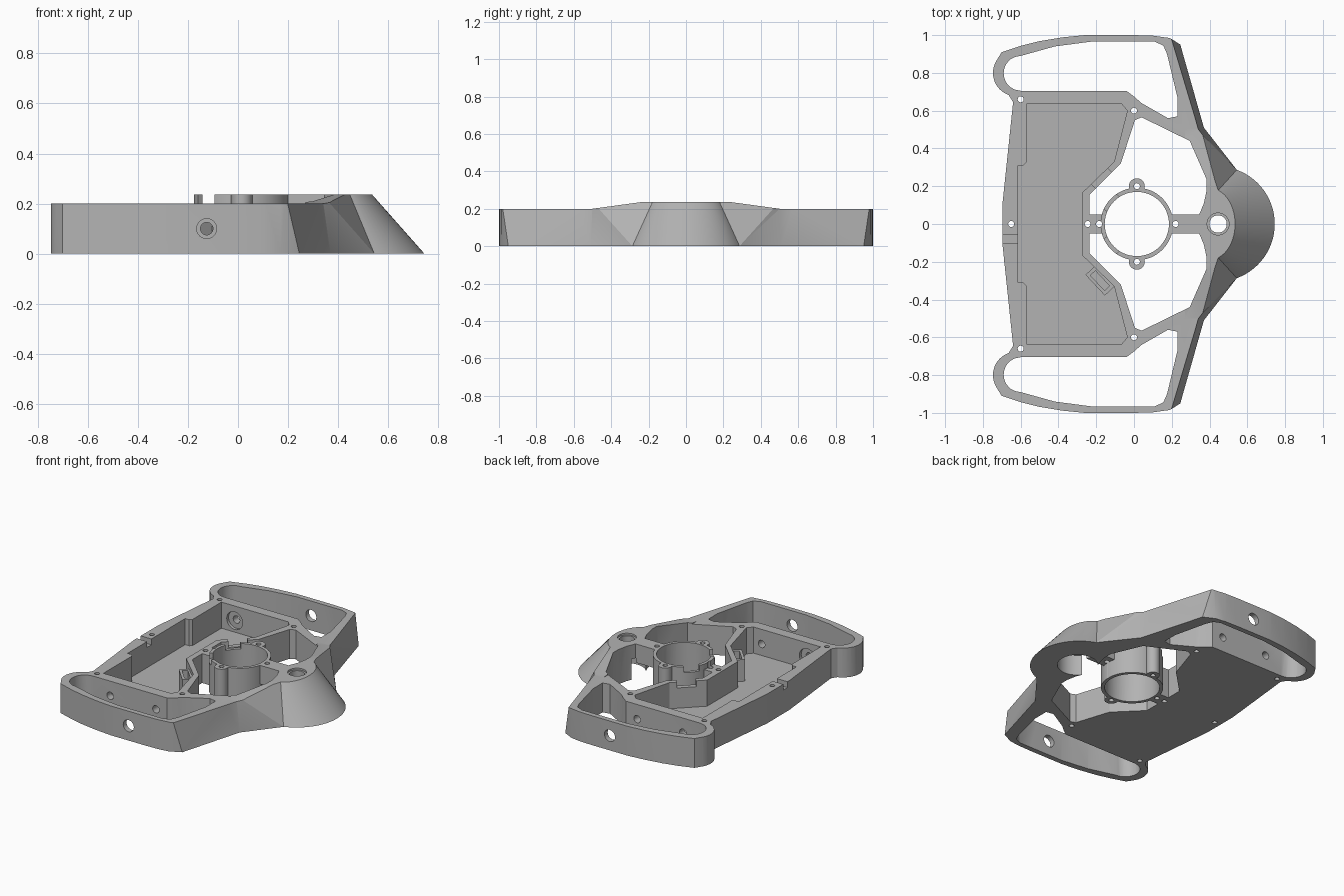
import bpy, bmesh
from math import sin, cos, radians, pi
from mathutils import Matrix

if "Cube" in bpy.data.objects:
    bpy.data.objects.remove(bpy.data.objects["Cube"], do_unlink=True)

grey = bpy.data.materials.new("matte grey")
grey.use_nodes = True
colour = (0.45, 0.45, 0.45, 1)
grey.diffuse_color = colour
grey.node_tree.nodes["Principled BSDF"].inputs["Base Color"].default_value = colour


def mirrored(half):
    return half + [(x, -y) for x, y in reversed(half)]


def flipped(points):
    return [(x, -y) for x, y in points]


def arc(cx, cy, rx, ry, start, end, n):
    angles = [radians(start + (end - start) * i / n) for i in range(n + 1)]
    return [(cx + rx * cos(a), cy + ry * sin(a)) for a in angles]


def prism(name, base, z0, z1, top=None, matrix=None):
    bm = bmesh.new()
    low = [bm.verts.new((x, y, z0)) for x, y in base]
    high = [bm.verts.new((x, y, z1)) for x, y in (top or base)]
    bm.faces.new(low[::-1])
    bm.faces.new(high)
    for i in range(len(low)):
        j = (i + 1) % len(low)
        bm.faces.new((low[i], low[j], high[j], high[i]))
    if matrix:
        bm.transform(matrix)
    bmesh.ops.triangulate(bm, faces=bm.faces[:])
    bmesh.ops.recalc_face_normals(bm, faces=bm.faces[:])
    mesh = bpy.data.meshes.new(name)
    bm.to_mesh(mesh)
    bm.free()
    mesh.materials.append(grey)
    obj = bpy.data.objects.new(name, mesh)
    bpy.context.collection.objects.link(obj)
    return obj


def box(name, x0, x1, y0, y1, z0, z1, matrix=None):
    return prism(name, [(x0, y0), (x1, y0), (x1, y1), (x0, y1)], z0, z1, None, matrix)


def disc(name, x, y, r, z0, z1, n=32, matrix=None):
    return prism(name, arc(x, y, r, r, 0, 360, n)[:-1], z0, z1, None, matrix)


def combine(target, tool, operation="DIFFERENCE"):
    mod = target.modifiers.new("join", "BOOLEAN")
    mod.operation, mod.solver, mod.object = operation, "EXACT", tool
    bpy.context.view_layer.objects.active = target
    bpy.ops.object.modifier_apply(modifier=mod.name)
    bpy.data.objects.remove(tool, do_unlink=True)


# Outer shell, with its nose leaning outwards towards the base
handle_edge = [(0.17, 0.987), (0.1, 0.997), (0, 1), (-0.26, 1), (-0.38, 0.988),
               (-0.5, 0.968), (-0.6, 0.943), (-0.7, 0.91)]
handle_edge += arc(-0.62, 0.8, 0.127, 0.125, 150, 250, 8)
handle_edge += [(-0.64, 0.645), (-0.695, 0.12)]
base = arc(0.44, 0, 0.305, 0.305, 3, 70, 14) + [(0.37, 0.51), (0.245, 0.95)]
crown = arc(0.4, 0, 0.135, 0.19, 3, 70, 14) + [(0.335, 0.5), (0.19, 0.985)]
TOP = 0.237
body = prism("controller_housing", mirrored(base + handle_edge), 0, TOP,
             mirrored(crown + handle_edge))

# Lower the tray and handles and slope the shoulders up to the nose
combine(body, box("tray_level", -1, 0.27, -1.2, 1.2, 0.2, 0.4))
sideways = Matrix(((0, 0, 1, 0), (1, 0, 0, 0), (0, 1, 0, 0), (0, 0, 0, 1)))
slope = [(0.23, TOP), (0.5, 0.2), (1.2, 0.2), (1.2, 0.4), (0.23, 0.4)]
for shape in (slope, flipped(slope)):
    shape = [(y, z) for y, z in shape] if shape is slope else [(-a, b) for a, b in slope]
    combine(body, prism("shoulder_slope", shape, -1, 1, None, sideways))

# Handle openings
grip = [(-0.6, 0.705), (-0.04, 0.705), (0, 0.675), (0.04, 0.64), (0.18, 0.56),
        (0.23, 0.57), (0.23, 0.67), (0.175, 0.9), (0.155, 0.945), (0.11, 0.965),
        (-0.23, 0.965), (-0.42, 0.94), (-0.6, 0.89)]
grip += arc(-0.6, 0.798, 0.09, 0.092, 110, 250, 10)
for shape in (grip, flipped(grip)):
    combine(body, prism("grip_opening", shape, -0.1, 0.4))

# Central opening and the sunken tray
centre = [(0.345, 0.05), (0.37, 0.11), (0.385, 0.18), (0.385, 0.235), (0.295, 0.44),
          (0.04, 0.565), (0.005, 0.55), (-0.07, 0.32), (-0.235, 0.155)]
combine(body, prism("centre_opening", mirrored(centre), -0.1, 0.4))
tray = [(-0.275, 0.165), (-0.105, 0.33), (-0.035, 0.6), (-0.065, 0.635),
        (-0.57, 0.635), (-0.57, 0.325), (-0.585, 0.31), (-0.615, 0.31)]
combine(body, prism("tray_recess", mirrored(tray), 0.022, 0.4))

# Motor ring with screw ears, carried by two straps
RING = 0.015
combine(body, disc("ring_wall", RING, 0, 0.192, 0, TOP, 64), "UNION")
ears = [(RING, 0.2), (RING, -0.2), (RING - 0.2, 0), (RING + 0.205, 0)]
for x, y in ears[:2]:
    combine(body, disc("ring_ear", x, y, 0.042, 0, TOP), "UNION")
combine(body, box("tray_strap", -0.265, -0.14, -0.05, 0.05, 0, 0.2), "UNION")
combine(body, box("nose_strap", 0.17, 0.385, -0.05, 0.05, 0.11, TOP), "UNION")
combine(body, disc("ring_bore", RING, 0, 0.17, -0.1, 0.4, 64))

# Cable notches in the ring and the tray walls
for angle in (140, 220):
    turn = Matrix.Translation((RING, 0, 0)) @ Matrix.Rotation(radians(angle), 4, "Z")
    combine(body, box("ring_notch", 0.1, 0.215, -0.05, 0.05, 0.2, 0.4, turn))
diagonal = Matrix.Translation((-0.17, 0.24, 0)) @ Matrix.Rotation(pi / 4, 4, "Z")
combine(body, box("wall_notch", -0.06, 0.06, -0.06, 0.06, 0.16, 0.4, diagonal))
combine(body, box("cable_slot", -0.75, -0.6, -0.1, -0.055, 0.16, 0.4))

# Nose hole, with a wider bore from below
combine(body, disc("nose_recess", 0.455, 0, 0.125, -0.1, 0.14, 48))
combine(body, disc("nose_hole", 0.445, 0, 0.046, -0.1, 0.4, 32))
combine(body, disc("nose_rim", 0.445, 0, 0.058, 0.225, 0.4, 32))

# Screw holes
screws = ears + [(-0.6, 0.66), (-0.6, -0.66), (0, 0.6), (0, -0.6), (-0.65, 0), (-0.245, 0)]
for x, y in screws:
    combine(body, disc("screw_hole", x, y, 0.016, -0.1, 0.4, 16))

# Round holes through the handle walls and the tray ends
across = Matrix.Rotation(pi / 2, 4, "X")
for side in (1, -1):
    for x, r, y0, y1 in ((-0.125, 0.04, 0.9, 1.1), (-0.125, 0.025, 0.6, 0.75),
                         (-0.47, 0.025, 0.6, 0.75), (-0.47, 0.06, 0.6, 0.655)):
        low, high = sorted((-side * y0, -side * y1))
        combine(body, disc("side_hole", x, 0.1, r, low, high, 24, across))

# Small socket bracket on the tray wall
tilt = Matrix.Translation((-0.18, -0.3, 0)) @ Matrix.Rotation(radians(-47), 4, "Z")
bracket = box("socket_bracket", -0.075, 0.075, -0.035, 0.035, 0.015, 0.17, tilt)
combine(bracket, box("socket_slot", -0.055, 0.055, -0.018, 0.018, 0.06, 0.3, tilt))

# Crisp edges with smooth round walls
for obj in (body, bracket):
    bpy.ops.object.select_all(action="DESELECT")
    obj.select_set(True)
    bpy.context.view_layer.objects.active = obj
    bpy.ops.object.shade_smooth_by_angle(angle=radians(25))
